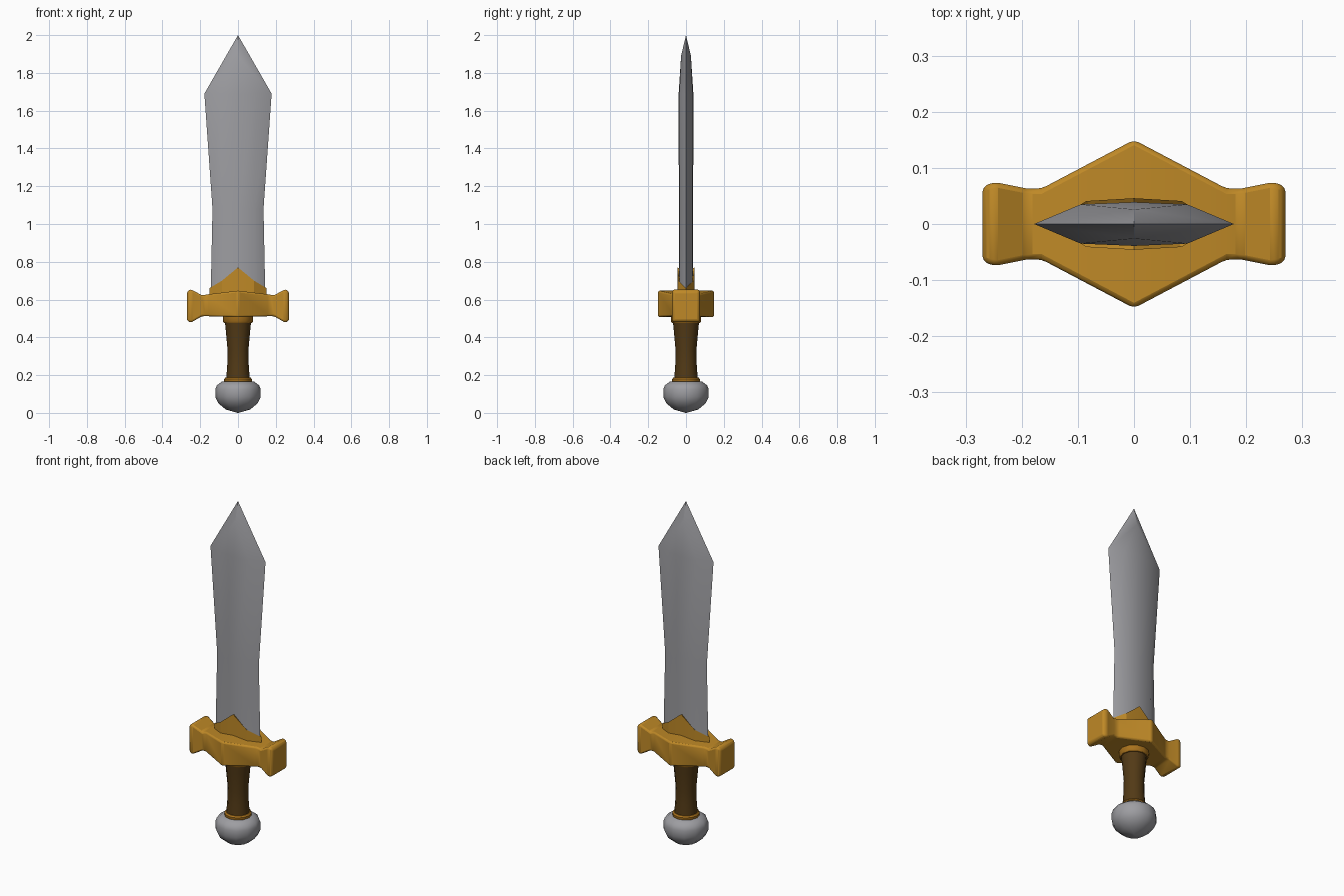
import bpy, bmesh, math

if "Cube" in bpy.data.objects:
    bpy.data.objects.remove(bpy.data.objects["Cube"])


def material(name, rgb):
    m = bpy.data.materials.new(name)
    m.diffuse_color = (*rgb, 1)
    m.use_nodes = True
    m.node_tree.nodes["Principled BSDF"].inputs["Base Color"].default_value = m.diffuse_color
    return m


STEEL = material("steel", (0.34, 0.34, 0.36))
GOLD = material("gold", (0.52, 0.25, 0.02))
BRONZE = material("bronze", (0.40, 0.17, 0.012))
LEATHER = material("brown leather", (0.085, 0.042, 0.008))


def finish(name, bm, mat, angle=30, bevel=0):
    bmesh.ops.remove_doubles(bm, verts=bm.verts, dist=1e-5)
    bmesh.ops.recalc_face_normals(bm, faces=bm.faces)
    me = bpy.data.meshes.new(name)
    bm.to_mesh(me)
    bm.free()
    me.materials.append(mat)
    ob = bpy.data.objects.new(name, me)
    bpy.context.collection.objects.link(ob)
    if bevel:
        mod = ob.modifiers.new("soft edges", 'BEVEL')
        mod.width, mod.segments, mod.limit_method = bevel, 2, 'ANGLE'
        mod.angle_limit = math.radians(25)
    bpy.ops.object.select_all(action='DESELECT')
    ob.select_set(True)
    bpy.context.view_layer.objects.active = ob
    bpy.ops.object.shade_smooth_by_angle(angle=math.radians(angle))
    return ob


def loft(bm, sections, caps=True):
    """Join equal-length closed loops with quads."""
    rings = [[bm.verts.new(p) for p in s] for s in sections]
    n = len(rings[0])
    for a, b in zip(rings, rings[1:]):
        for i in range(n):
            j = (i + 1) % n
            bm.faces.new((a[i], a[j], b[j], b[i]))
    if caps:
        bm.faces.new(rings[0])
        bm.faces.new(rings[-1])
    return rings


def lathe(name, profile, mat, sides, angle):
    bm = bmesh.new()
    loft(bm, [[(r * math.cos(2 * math.pi * i / sides),
                r * math.sin(2 * math.pi * i / sides), z) for i in range(sides)]
              for r, z in profile])
    return finish(name, bm, mat, angle)


# Blade: eight-point section, waisted, with a ridged tip
bm = bmesh.new()


def blade_section(w, f, t, z, ridge_z=None):
    rz = z if ridge_z is None else ridge_z
    return [(w, 0, z), (f, t, z), (0, t + 0.004, rz), (-f, t, z),
            (-w, 0, z), (-f, -t, z), (0, -t - 0.004, rz), (f, -t, z)]


rings = loft(bm, [blade_section(0.145, 0.09, 0.034, 0.60),
                  blade_section(0.135, 0.085, 0.034, 1.08),
                  blade_section(0.178, 0.095, 0.035, 1.69)], caps=False)
bm.faces.new(rings[0])
tip = bm.verts.new((0, 0, 2.0))
ridge = {s: bm.verts.new((0, s * 0.026, 1.89)) for s in (1, -1)}
top = rings[-1]
for s, (a, b, c, d, e) in ((1, (0, 1, 2, 3, 4)), (-1, (0, 7, 6, 5, 4))):
    r = ridge[s]
    for tri in ((top[b], top[c], r), (top[c], top[d], r)):
        bm.faces.new(tri)
    for p, q in ((a, b), (e, d)):
        bm.faces.new((top[p], top[q], r))
        bm.faces.new((top[p], r, tip))
finish("blade", bm, STEEL, 35)

# Pointed collar wrapped around the base of the blade
bm = bmesh.new()
outline = [(0.152, 0, 0.66), (0.085, 0.041, 0.70), (0, 0.046, 0.77), (-0.085, 0.041, 0.70),
           (-0.152, 0, 0.66), (-0.085, -0.041, 0.70), (0, -0.046, 0.77), (0.085, -0.041, 0.70)]
loft(bm, [[(x, y, 0.60) for x, y, z in outline], outline,
          [(x * 0.9, y * 0.75, z - 0.004) for x, y, z in outline]], caps=False)
finish("blade_collar", bm, GOLD, 25)

# Crossguard: rectangular sections (x, half depth, bottom, top), mirrored
half = [(0, 0.150, 0.507, 0.647), (0.165, 0.063, 0.512, 0.627), (0.19, 0.063, 0.512, 0.622),
        (0.25, 0.075, 0.478, 0.655), (0.27, 0.066, 0.488, 0.642)]
stations = [(-x, y, a, b) for x, y, a, b in reversed(half[1:])] + half
bm = bmesh.new()
loft(bm, [[(x, y, a), (x, y, b), (x, -y, b), (x, -y, a)] for x, y, a, b in stations])
finish("crossguard", bm, GOLD, 30, bevel=0.009)

# Grip, its two rings and the pommel
lathe("grip", [(0.07, 0.49), (0.064, 0.43), (0.055, 0.33), (0.057, 0.25), (0.063, 0.17)],
      LEATHER, 12, 40)
lathe("upper_ring", [(0.06, 0.474), (0.074, 0.476), (0.08, 0.485), (0.08, 0.515)], BRONZE, 12, 40)
lathe("lower_ring", [(0.066, 0.155), (0.073, 0.165), (0.073, 0.18), (0.066, 0.188), (0.05, 0.188)],
      BRONZE, 12, 40)
lathe("pommel", [(0.002, 0.0), (0.065, 0.018), (0.105, 0.052), (0.12, 0.085), (0.12, 0.125),
                 (0.112, 0.146), (0.085, 0.166), (0.04, 0.17)], STEEL, 12, 50)
